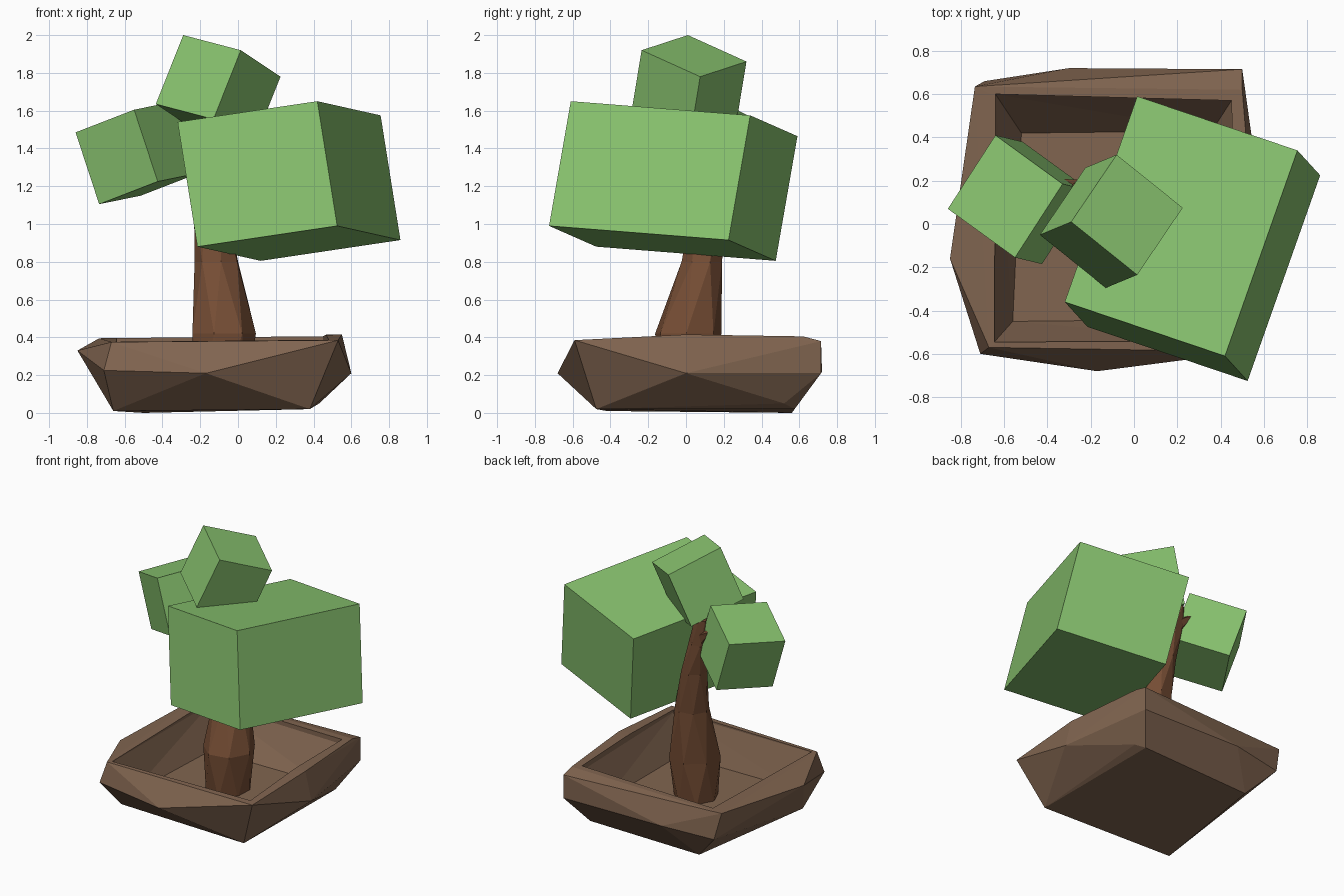
import bpy, bmesh, math
from mathutils import Vector

if "Cube" in bpy.data.objects:
    bpy.data.objects.remove(bpy.data.objects["Cube"])


def material(name, rgb):
    m = bpy.data.materials.new(name)
    m.diffuse_color = (*rgb, 1)
    m.use_nodes = True
    m.node_tree.nodes["Principled BSDF"].inputs["Base Color"].default_value = m.diffuse_color
    return m


leaf = material("leaf_green", (0.25, 0.55, 0.16))
bark = material("bark_brown", (0.18, 0.075, 0.035))
clay = material("pot_brown", (0.22, 0.13, 0.08))


def finish(name, bm, mat):
    bmesh.ops.recalc_face_normals(bm, faces=bm.faces)
    me = bpy.data.meshes.new(name)
    bm.to_mesh(me)
    bm.free()
    me.materials.append(mat)
    ob = bpy.data.objects.new(name, me)
    bpy.context.collection.objects.link(ob)
    return ob


def hull(name, points, mat):
    bm = bmesh.new()
    for p in points:
        bm.verts.new(p)
    res = bmesh.ops.convex_hull(bm, input=bm.verts)
    junk = {g for g in res["geom_interior"] + res["geom_unused"]
            if isinstance(g, bmesh.types.BMVert)}
    bmesh.ops.delete(bm, geom=list(junk), context='VERTS')
    bmesh.ops.dissolve_limit(bm, angle_limit=0.02, verts=bm.verts, edges=bm.edges)
    return finish(name, bm, mat)


def tilted_box(name, corner, a, b, c, mat):
    """Box given by one corner and its three edge vectors."""
    bm = bmesh.new()
    bmesh.ops.create_cube(bm, size=1)
    o, a, b, c = map(Vector, (corner, a, b, c))
    for v in bm.verts:
        p = v.co + Vector((0.5, 0.5, 0.5))
        v.co = o + a * p.x + b * p.y + c * p.z
    return finish(name, bm, mat)


def limb(name, sections, sides, mat):
    """Faceted tube through (x, y, z, radius x, radius y), alternate rings twisted."""
    bm = bmesh.new()
    rings = []
    for i, (x, y, z, rx, ry) in enumerate(sections):
        ring = []
        for k in range(sides):
            t = 2 * math.pi * (k + 0.5 * (i % 2)) / sides + 0.4
            ring.append(bm.verts.new((x + rx * math.cos(t), y + ry * math.sin(t), z)))
        rings.append(ring)
    for i, (r, s) in enumerate(zip(rings, rings[1:])):
        for k in range(sides):
            n = (k + 1) % sides
            if i % 2 == 0:
                bm.faces.new((r[k], r[n], s[k]))
                bm.faces.new((r[n], s[n], s[k]))
            else:
                bm.faces.new((r[k], r[n], s[n]))
                bm.faces.new((r[k], s[n], s[k]))
    bm.faces.new(rings[0][::-1])
    bm.faces.new(rings[-1])
    return finish(name, bm, mat)


# Foliage blocks
tilted_box("large_foliage", (0.42, -0.61, 1.65), (0.335, 0.95, -0.075),
           (-0.74, 0.25, -0.11), (0.105, -0.115, -0.66), leaf)
tilted_box("top_foliage", (-0.29, 0.01, 2.0), (0.305, -0.245, -0.08),
           (0.21, 0.31, -0.14), (-0.145, -0.06, -0.365), leaf)
tilted_box("left_foliage", (-0.86, 0.07, 1.485), (0.31, -0.225, 0.12),
           (0.22, 0.34, 0.045), (0.125, -0.03, -0.38), leaf)

# Trunk and small side branch
limb("trunk", [(-0.09, 0.01, 0.10, 0.15, 0.15), (-0.08, 0.01, 0.42, 0.175, 0.18),
               (-0.11, 0.085, 0.80, 0.12, 0.11), (-0.15, 0.12, 1.10, 0.09, 0.09),
               (-0.21, 0.14, 1.33, 0.075, 0.07), (-0.24, 0.16, 1.52, 0.05, 0.05)],
     7, bark)
limb("side_branch", [(-0.21, 0.14, 1.30, 0.06, 0.05), (-0.28, 0.17, 1.42, 0.045, 0.04),
                     (-0.36, 0.18, 1.48, 0.03, 0.03)], 5, bark)

# Rough stone-like pot: outer shell
pot = hull("pot", [
    (-0.66, -0.42, 0.01), (0.38, -0.475, 0.02), (0.38, 0.575, 0.02), (-0.50, 0.56, 0.0),
    (0.43, 0.52, 0.05),
    (-0.71, -0.60, 0.225), (-0.17, -0.68, 0.21), (0.60, 0.0, 0.21), (0.50, 0.715, 0.21),
    (-0.69, 0.66, 0.20), (-0.30, 0.72, 0.22), (-0.85, -0.16, 0.33),
    (-0.67, -0.57, 0.375), (0.53, -0.59, 0.385), (0.55, 0.0, 0.415), (0.50, 0.715, 0.38),
    (0.50, 0.62, 0.405), (-0.735, 0.635, 0.395)], clay)

# Hollow inside the pot
rim = [(-0.64, 0.60), (0.45, 0.57), (0.48, -0.54), (-0.645, -0.545)]
floor = [(-0.52, 0.42), (0.36, 0.43), (0.36, -0.44), (-0.56, -0.45)]
cutter = hull("pot_cutter", [(x, y, 0.12) for x, y in floor]
              + [(x, y, z) for x, y in rim for z in (0.37, 0.7)], clay)
cutter.hide_render = True
cutter.hide_viewport = True
cut = pot.modifiers.new("hollow", 'BOOLEAN')
cut.operation = 'DIFFERENCE'
cut.solver = 'EXACT'
cut.object = cutter
